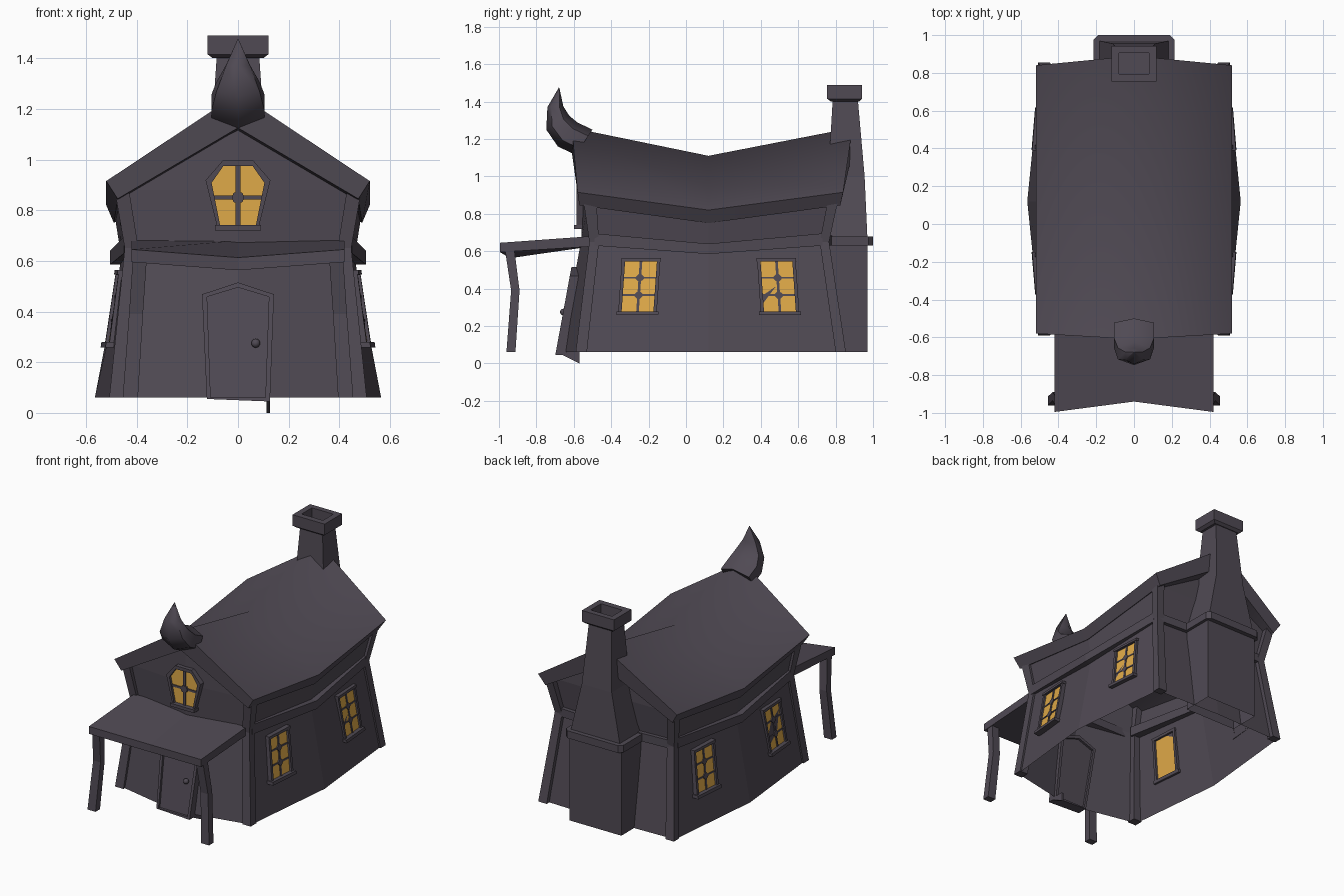
import bpy, bmesh, math

if "Cube" in bpy.data.objects:
    bpy.data.objects.remove(bpy.data.objects["Cube"])


def material(name, rgb):
    m = bpy.data.materials.new(name)
    m.diffuse_color = (*rgb, 1)
    m.use_nodes = True
    m.node_tree.nodes["Principled BSDF"].inputs["Base Color"].default_value = m.diffuse_color
    return m


DARK = material("dark_timber", (0.080, 0.068, 0.088))
GLOW = material("amber_glass", (0.74, 0.40, 0.065))


def mesh(name, verts, faces, mat=DARK, mirror=False, smooth=None):
    me = bpy.data.meshes.new(name)
    me.from_pydata(verts, [], faces)
    bm = bmesh.new()
    bm.from_mesh(me)
    bmesh.ops.recalc_face_normals(bm, faces=bm.faces)
    bm.to_mesh(me)
    bm.free()
    me.materials.append(mat)
    if smooth:
        me.shade_smooth()
        me.set_sharp_from_angle(angle=math.radians(smooth))
    ob = bpy.data.objects.new(name, me)
    bpy.context.collection.objects.link(ob)
    if mirror:
        ob.modifiers.new("mirror", 'MIRROR').use_mirror_merge = False
    return ob


def loft(name, rings, caps=(True, True), **kw):
    """Bridge closed rings with equal point counts."""
    n, k = len(rings[0]), len(rings)
    faces = [(i * n + j, i * n + (j + 1) % n, (i + 1) * n + (j + 1) % n, (i + 1) * n + j)
             for i in range(k - 1) for j in range(n)]
    if caps[0]:
        faces.append(tuple(range(n)))
    if caps[1]:
        faces.append(tuple((k - 1) * n + j for j in range(n)))
    return mesh(name, [p for r in rings for p in r], faces, **kw)


def rect(x0, x1, y0, y1, z):
    return [(x0, y0, z), (x1, y0, z), (x1, y1, z), (x0, y1, z)]


def prism(name, poly, to3d, d0, d1, **kw):
    """Extrude a 2D outline lying on a wall surface."""
    return loft(name, [[to3d(a, b, d) for a, b in poly] for d in (d0, d1)], **kw)


def border(name, outer, inner, to3d, d0, d1, **kw):
    """Frame between two 2D outlines on a wall surface."""
    rings = [[to3d(a, b, d) for a, b in p]
             for p, d in ((outer, d0), (outer, d1), (inner, d1), (inner, d0))]
    return loft(name, rings + [rings[0]], (False, False), **kw)


def box2(a0, a1, b0, b1):
    return [(a0, b0), (a1, b0), (a1, b1), (a0, b1)]


def ngon(a, b, r, n):
    return [(a + r * math.cos(2 * math.pi * i / n), b + r * math.sin(2 * math.pi * i / n)) for i in range(n)]


# Walls: open-bottomed shell, bowed sides, pinched waist, gables
def wall_ring(zc, zm, fc, cx, fy, mx, by, bc):
    half = [(cx, fy, zc), (mx, .12, zm), (cx, by, zc)]
    return [(0, fc, zc)] + half + [(0, bc, zc)] + [(-x, y, z) for x, y, z in half[::-1]]


rings = [wall_ring(.06, .06, -.67, .495, -.565, .565, .825, .84),
         wall_ring(.66, .61, -.56, .43, -.495, .46, .735, .76),
         wall_ring(.88, .80, -.56, .47, -.52, .49, .775, .78)]
verts = [p for r in rings for p in r] + [(0, -.56, 1.18), (0, .78, 1.18)]
faces = [(i * 8 + j, i * 8 + (j + 1) % 8, i * 8 + 8 + (j + 1) % 8, i * 8 + 8 + j)
         for i in range(2) for j in range(8)]
faces += [(23, 16, 24), (16, 17, 24), (19, 20, 25), (20, 21, 25)]
mesh("walls", verts, faces)

# Sagging roof slab
def roof_section(yr, ye, yb, zr, ze, zrb, zb, xb):
    return [(0, yr, zr), (.52, ye, ze), (xb, yb, zb), (0, yr, zrb), (-xb, yb, zb), (-.52, ye, ze)]


loft("roof", [roof_section(-.61, -.58, -.57, 1.26, .915, 1.125, .845, .475),
              roof_section(.12, .12, .12, 1.11, .82, .985, .75, .49),
              roof_section(.89, .84, .825, 1.26, .915, 1.125, .845, .475)], smooth=75)

# Curled horn at the front end of the ridge
horn = []
for (iy, iz), (oy, oz), w in (((-.50, 1.25), (-.59, 1.115), .105), ((-.58, 1.288), (-.685, 1.16), .105),
                              ((-.625, 1.325), (-.747, 1.25), .085), ((-.656, 1.375), (-.741, 1.37), .047),
                              ((-.677, 1.473), (-.680, 1.475), .002)):
    ring = []
    for i in range(6):
        a = math.pi * i / 3
        t = .5 - .5 * math.cos(a)
        ring.append((w * math.sin(a) / .866, iy + (oy - iy) * t, iz + (oz - iz) * t))
    horn.append(ring)
loft("ridge_horn", horn, smooth=60)

# Bent corner posts
for nm, ys in (("front", ((-.59, -.53), (-.517, -.465), (-.55, -.48))),
               ("back", ((.80, .855), (.715, .765), (.76, .815)))):
    xs = ((.445, .508), (.393, .447), (.43, .487))
    loft(nm + "_corner_post", [rect(*x, *y, z) for x, y, z in zip(xs, ys, (.06, .65, .88))], mirror=True)

# Belt beams along the sides and back
loft("side_belt", [[(x - .07, y, z0), (x, y, z0), (x, y, z1), (x - .07, y, z1)]
                   for x, y, z0, z1 in ((.45, -.49, .63, .695), (.505, .12, .585, .64), (.45, .73, .63, .695))],
     mirror=True)
loft("back_belt", [[(x, y - .06, .63), (x, y, .63), (x, y, .685), (x, y - .06, .685)]
                   for x, y in ((-.43, .765), (0, .79), (.43, .765))])

# Porch roof, sagging in the middle of its front edge
loft("porch_roof", [[(x, yf, zf - .05), (x, yf, zf), (x, -.51, .68), (x, -.51, .625)]
                    for x, yf, zf in ((-.42, -.995, .645), (0, -.94, .613), (.42, -.995, .645))])
loft("porch_post", [rect(.395, .455, -.96, -.912, .06), rect(.375, .43, -.935, -.89, .39),
                    rect(.36, .415, -.968, -.918, .61)], mirror=True)

# Chimney
loft("chimney_base", [rect(-.195, .195, .76, .97, z) for z in (.06, .64)], (False, True))
band = [(-.215, .76), (.215, .76), (.215, .975), (.19, 1.0), (-.19, 1.0), (-.215, .975)]
loft("chimney_band", [[(x, y, z) for x, y in band] for z in (.63, .68)])
loft("chimney_stack", [rect(-.185, .185, .745, .97, .67), rect(-.112, .112, .76, .955, 1.0),
                       rect(-.083, .083, .785, .918, 1.42)])
loft("chimney_cap", [rect(-h, h, y0, y1, z) for h, y0, y1, z in
                     ((.10, .775, .925, 1.40), (.12, .755, .942, 1.415), (.12, .755, .942, 1.49),
                      (.08, .795, .905, 1.49), (.08, .795, .905, 1.425))])


# Side windows follow the leaning bowed wall
def wall_x(y, z):
    t = (z - .06) / .58
    yc = (-.565 + .07 * t) if y < .12 else (.825 - .09 * t)
    f = (y - yc) / (.12 - yc)
    xc, xm = .495 - .065 * t, .565 - .105 * t
    return xc + (xm - xc) * f


for nm, c, lean in (("front", -.25, .07), ("back", .493, -.07)):
    def on_side(a, b, d, c=c, lean=lean):
        y = c + a + lean * (b - .41)
        return (wall_x(y, b) + d, y, b)

    kw = dict(mirror=True)
    inner = box2(-.085, .085, .278, .545)
    prism(nm + "_window_glass", inner, on_side, .004, .009, mat=GLOW, **kw)
    border(nm + "_window_frame", box2(-.103, .103, .27, .562), inner, on_side, -.01, .022, **kw)
    prism(nm + "_window_sill", box2(-.112, .112, .258, .279), on_side, -.01, .036, **kw)
    prism(nm + "_window_lintel", box2(-.106, .106, .546, .563), on_side, -.01, .027, **kw)
    prism(nm + "_window_mullion", box2(-.007, .007, .278, .545), on_side, .005, .014, **kw)
    for z in (.365, .458):
        prism(nm + "_window_bar", box2(-.085, .085, z - .005, z + .005), on_side, .005, .013, **kw)
        prism(nm + "_window_diamond", ngon(0, z, .027, 4), on_side, .005, .016, **kw)


# Gable window
def on_gable(a, b, d):
    return (a, -.56 - d, b)


def shield(w, m, t, z0, z1, z2):
    return [(-w, z0), (w, z0), (m, z1), (t, z2), (-t, z2), (-m, z1)]


pane = shield(.07, .104, .058, .738, .908, .974)
prism("gable_glass", pane, on_gable, .002, .008, mat=GLOW)
border("gable_frame", shield(.082, .128, .06, .735, .918, .996), pane, on_gable, -.02, .025)
prism("gable_sill", box2(-.09, .09, .72, .741), on_gable, -.02, .04)
prism("gable_mullion", box2(-.009, .009, .738, .974), on_gable, .003, .016)
prism("gable_bar", box2(-.095, .095, .843, .857), on_gable, .003, .014)
prism("gable_boss", ngon(0, .85, .025, 8), on_gable, .003, .02)


# Pointed door, frame and knob, tilted with the front wall
def on_door(a, b, d):
    return (a, -.67 + .11 * (b - .06) / .6 - d, b)


leaf = [(-.108, .06), (.108, .06), (.122, .458), (0, .495), (-.122, .458)]
prism("door", leaf, on_door, -.03, .010)
border("door_frame", [(-.123, .055), (.126, .045), (.142, .468), (0, .515), (-.142, .468)], leaf,
       on_door, -.045, .026)
loft("door_foot_wedge", [[(x, -.69, .06), (x, -.57, .06), (x, -.57, 0)] for x in (.112, .126)])
me = bpy.data.meshes.new("door_knob")
bm = bmesh.new()
bmesh.ops.create_uvsphere(bm, u_segments=10, v_segments=8, radius=.018)
bmesh.ops.translate(bm, verts=bm.verts, vec=on_door(.07, .275, .025))
bm.to_mesh(me)
bm.free()
me.materials.append(DARK)
me.shade_smooth()
bpy.context.collection.objects.link(bpy.data.objects.new("door_knob", me))
